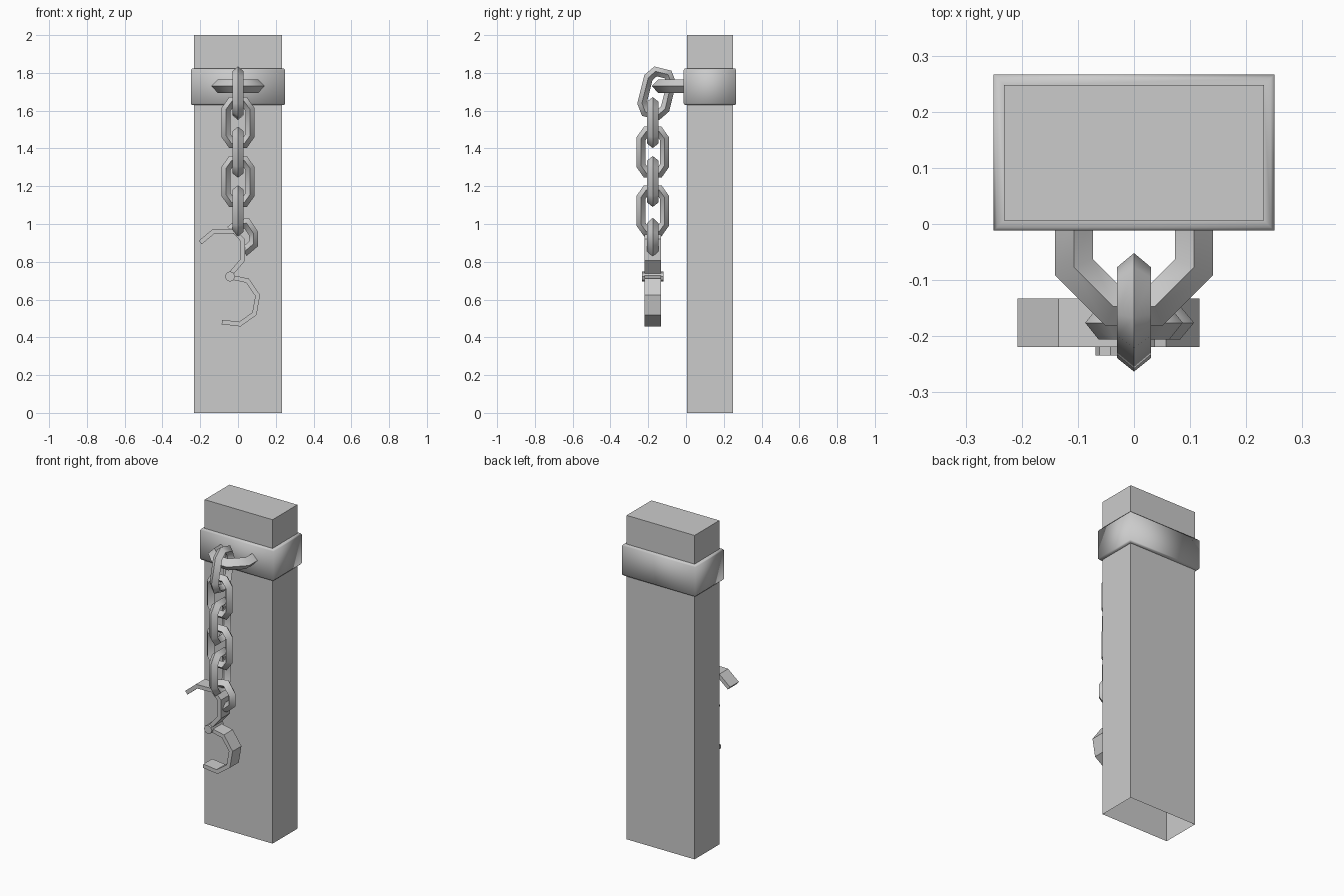
import bpy, bmesh
from math import radians, pi
from mathutils import Vector, Matrix

if "Cube" in bpy.data.objects:
    bpy.data.objects.remove(bpy.data.objects["Cube"])


def finish(name, bm, smooth_angle=None):
    bmesh.ops.recalc_face_normals(bm, faces=bm.faces)
    me = bpy.data.meshes.new(name)
    bm.to_mesh(me)
    bm.free()
    ob = bpy.data.objects.new(name, me)
    bpy.context.collection.objects.link(ob)
    if smooth_angle:
        bpy.ops.object.select_all(action='DESELECT')
        ob.select_set(True)
        bpy.context.view_layer.objects.active = ob
        bpy.ops.object.shade_smooth_by_angle(angle=radians(smooth_angle))
    return ob


def sweep(name, path, section, closed, mat, smooth_angle=None):
    """Sweep a section (in-plane offset, out-of-plane offset) along an XZ path with mitres."""
    pts = [Vector(p) for p in path]
    n = len(pts)
    bm = bmesh.new()
    rings = []
    for i, p in enumerate(pts):
        d_in = (p - pts[i - 1]).normalized() if closed or i > 0 else None
        d_out = (pts[(i + 1) % n] - p).normalized() if closed or i < n - 1 else None
        d_in, d_out = d_in or d_out, d_out or d_in
        t = (d_in + d_out).normalized()
        nrm = Vector((t.y, -t.x)) / max(t.dot(d_in), 0.4)
        rings.append([bm.verts.new(mat @ Vector((p.x + nrm.x * a, b, p.y + nrm.y * a)))
                      for a, b in section])
    k = len(section)
    for i in range(n if closed else n - 1):
        r, s = rings[i], rings[(i + 1) % n]
        for j in range(k):
            bm.faces.new((r[j], r[(j + 1) % k], s[(j + 1) % k], s[j]))
    if not closed:
        bm.faces.new(rings[0])
        bm.faces.new(rings[-1])
    return finish(name, bm, smooth_angle)


def diamond(a, b):
    return [(a, 0), (0, b), (-a, 0), (0, -b)]


# Post: open-bottomed block
PY = 0.127
bm = bmesh.new()
bmesh.ops.create_cube(bm, size=1, matrix=Matrix.Translation((0, PY, 1))
                      @ Matrix.Diagonal((0.464, 0.242, 2, 1)))
bm.faces.ensure_lookup_table()
bmesh.ops.delete(bm, geom=[f for f in bm.faces if f.calc_center_median().z < 0.01],
                 context='FACES_ONLY')
finish("post", bm)

# Metal band wrapped around the post, with a small bevel
bm = bmesh.new()
rings = []
for off, z in [(-0.002, 1.63), (0.012, 1.63), (0.018, 1.638), (0.018, 1.815), (0.012, 1.823), (-0.002, 1.823)]:
    hx, hy = 0.232 + off, 0.121 + off
    rings.append([bm.verts.new((sx * hx, PY + sy * hy, z))
                  for sx, sy in ((-1, -1), (1, -1), (1, 1), (-1, 1))])
for r, s in zip(rings, rings[1:]):
    for j in range(4):
        bm.faces.new((r[j], r[(j + 1) % 4], s[(j + 1) % 4], s[j]))
finish("band", bm, 100)

# Staple sticking out of the band
sweep("staple", [(-0.107, -0.03), (-0.107, 0.077), (-0.037, 0.147),
                 (0.037, 0.147), (0.107, 0.077), (0.107, -0.03)],
      diamond(0.034, 0.036), False,
      Matrix.Translation((0, 0, 1.73)) @ Matrix.Rotation(pi / 2, 4, 'X'), 60)

# Chain of alternating eight-cornered links, the first one tilted
LINK = [(0.063, -0.07), (0.063, 0.07), (0.034, 0.111), (-0.034, 0.111),
        (-0.063, 0.07), (-0.063, -0.07), (-0.034, -0.111), (0.034, -0.111)]
CY = -0.176
turn = Matrix.Rotation(pi / 2, 4, 'Z')
for i, (y, z) in enumerate([(-0.155, 1.692), (CY, 1.537), (CY, 1.38), (CY, 1.225), (CY, 1.07)]):
    m = Matrix.Translation((0, y, z))
    if i == 0:
        m = m @ Matrix.Rotation(radians(-14), 4, 'X')
    if i % 2 == 0:
        m = m @ turn
    sweep(f"chain_link_{i + 1}", LINK, diamond(0.024, 0.03), True, m, 60)

# Shackle: loop, two open cuffs and the hinge pin
at = Matrix.Translation((0, CY, 0))
sweep("shackle_loop", [(-0.04, 0.965), (-0.005, 0.995), (0.045, 1.005), (0.082, 0.95),
                       (0.082, 0.895), (0.03, 0.85)], diamond(0.025, 0.03), False, at, 60)
flat = [(0.012, 0.043), (-0.012, 0.043), (-0.012, -0.043), (0.012, -0.043)]
sweep("upper_cuff", [(-0.2, 0.902), (-0.13, 0.96), (-0.022, 0.963), (0.025, 0.915),
                     (0.025, 0.81), (-0.035, 0.74)], flat, False, at)
sweep("lower_cuff", [(-0.035, 0.718), (0.05, 0.7), (0.104, 0.622), (0.087, 0.525),
                     (0.01, 0.47), (-0.085, 0.481)], flat, False, at)
bm = bmesh.new()
bmesh.ops.create_cone(bm, cap_ends=True, segments=8, radius1=0.027, radius2=0.027, depth=0.116,
                      matrix=Matrix.Translation((-0.042, CY, 0.722))
                      @ Matrix.Rotation(pi / 2, 4, 'X'))
finish("hinge_pin", bm)
